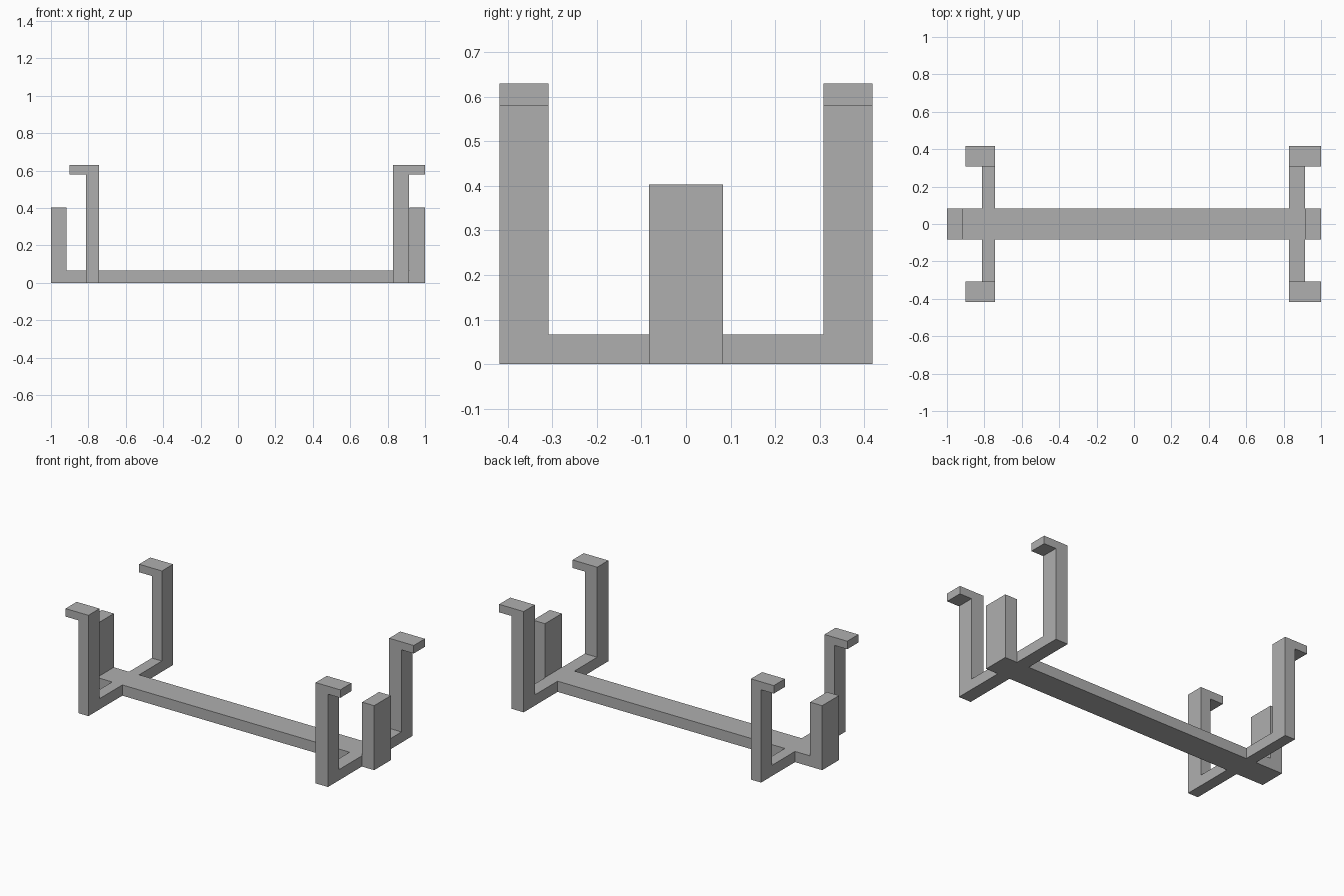
import bpy
import bmesh

cube = bpy.data.objects.get("Cube")
if cube:
    bpy.data.objects.remove(cube, do_unlink=True)

grey = bpy.data.materials.new("plain grey")
grey.use_nodes = True
colour = (0.43, 0.43, 0.43, 1)
grey.diffuse_color = colour
grey.node_tree.nodes["Principled BSDF"].inputs["Base Color"].default_value = colour

BAR = 0.067          # thickness of the floor bars
SPINE = 0.083        # half width of the spine
INNER, OUTER = 0.308, 0.418   # depth range of the posts
HOOK, TOP = 0.58, 0.63        # underside and top of the hooks


def extrude_profile(name, profile, y0, y1):
    """Extrude an x-z outline from y0 to y1."""
    bm = bmesh.new()
    face = bm.faces.new([bm.verts.new((x, y0, z)) for x, z in profile])
    new = bmesh.ops.extrude_face_region(bm, geom=[face])["geom"]
    verts = [v for v in new if isinstance(v, bmesh.types.BMVert)]
    bmesh.ops.translate(bm, verts=verts, vec=(0, y1 - y0, 0))
    bmesh.ops.recalc_face_normals(bm, faces=bm.faces)
    mesh = bpy.data.meshes.new(name)
    bm.to_mesh(mesh)
    bm.free()
    mesh.materials.append(grey)
    obj = bpy.data.objects.new(name, mesh)
    bpy.context.collection.objects.link(obj)


# Long spine with an upturned stop at each end
STOP, STOP_X = 0.403, 0.917
extrude_profile("spine", [
    (-1, 0), (1, 0), (1, STOP), (STOP_X, STOP), (STOP_X, BAR),
    (-STOP_X, BAR), (-STOP_X, STOP), (-1, STOP)], -SPINE, SPINE)

# Cross arms and hooked posts: inner edge, outer edge, hook tip
ends = {"left": (0.83, 0.915, 1.0), "right": (-0.742, -0.812, -0.9)}
for end, (inner, outer, tip) in ends.items():
    arm = [(inner, 0), (outer, 0), (outer, BAR), (inner, BAR)]
    post = [(inner, 0), (outer, 0), (outer, HOOK),
            (tip, HOOK), (tip, TOP), (inner, TOP)]
    for side, s in (("front", -1), ("back", 1)):
        extrude_profile(f"{end}_{side}_arm", arm, s * SPINE, s * INNER)
        extrude_profile(f"{end}_{side}_post", post, s * INNER, s * OUTER)
